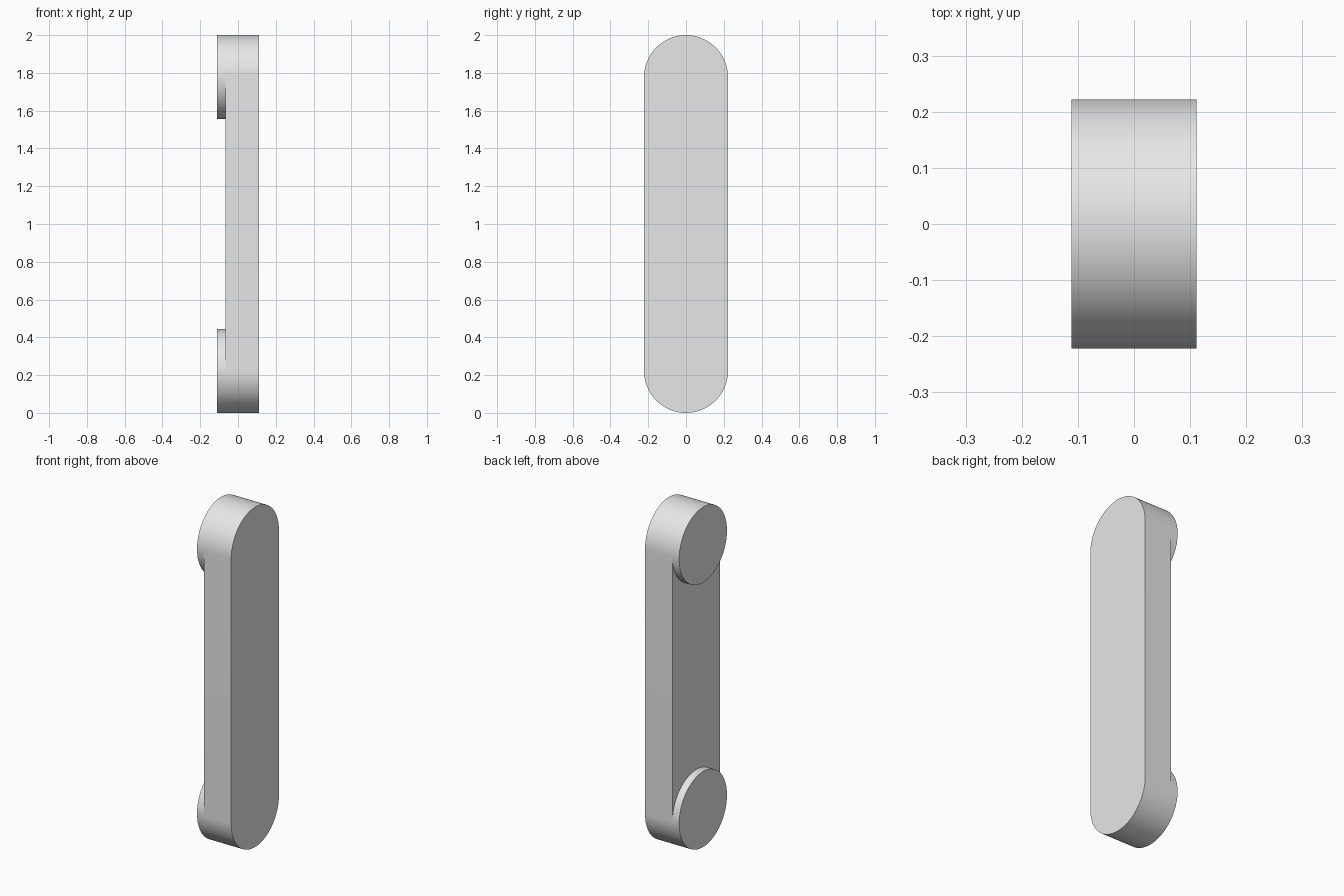
import bpy
import bmesh
from math import pi, sin, cos, radians

cube = bpy.data.objects.get("Cube")
if cube:
    bpy.data.objects.remove(cube, do_unlink=True)

HEIGHT = 2.0
RADIUS = HEIGHT / 9
OUTER_X, BACK_X, BOSS_X = 0.111, -0.067, -0.111
SEGMENTS = 48  # steps per half circle

grey = bpy.data.materials.new("plain_grey")
grey.use_nodes = True
colour = (0.8, 0.8, 0.8, 1)
grey.diffuse_color = colour
grey.node_tree.nodes["Principled BSDF"].inputs["Base Color"].default_value = colour


def half_circle(centre_z, start):
    """Points (y, z) of a half circle, both ends included."""
    return [(RADIUS * cos(start + pi * i / SEGMENTS),
             centre_z + RADIUS * sin(start + pi * i / SEGMENTS))
            for i in range(SEGMENTS + 1)]


def extrude_profile(name, profile, x0, x1):
    """Solid made by sweeping a (y, z) outline along x."""
    bm = bmesh.new()
    face = bm.faces.new([bm.verts.new((x0, y, z)) for y, z in profile])
    result = bmesh.ops.extrude_face_region(bm, geom=[face], use_keep_orig=True)
    moved = [v for v in result["geom"] if isinstance(v, bmesh.types.BMVert)]
    bmesh.ops.translate(bm, verts=moved, vec=(x1 - x0, 0, 0))
    bmesh.ops.recalc_face_normals(bm, faces=bm.faces)
    mesh = bpy.data.meshes.new(name)
    bm.to_mesh(mesh)
    bm.free()
    mesh.materials.append(grey)
    obj = bpy.data.objects.new(name, mesh)
    bpy.context.collection.objects.link(obj)
    bpy.ops.object.select_all(action='DESELECT')
    obj.select_set(True)
    bpy.context.view_layer.objects.active = obj
    bpy.ops.object.shade_smooth_by_angle(angle=radians(30))
    return obj


low, high = RADIUS, HEIGHT - RADIUS

# Long bar with rounded ends
extrude_profile("handle_bar", half_circle(high, 0) + half_circle(low, pi), BACK_X, OUTER_X)

# Round mounting feet, flush with the bar ends
for name, z in (("lower_foot", low), ("upper_foot", high)):
    circle = half_circle(z, 0)[:-1] + half_circle(z, pi)[:-1]
    extrude_profile(name, circle, BOSS_X, BACK_X)
